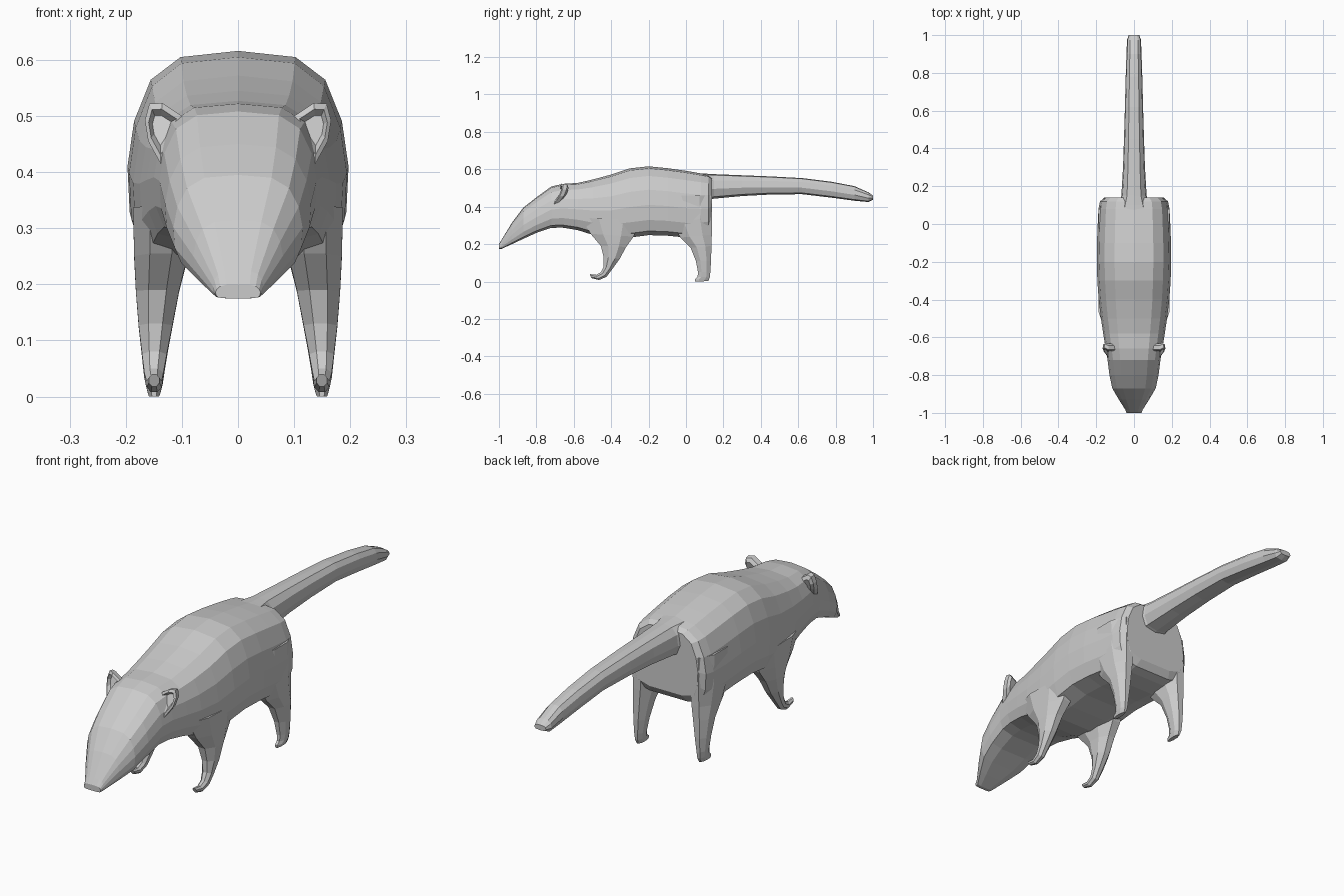
import bpy, bmesh
from math import cos, sin, pi


def loft(name, rings, mirror=False):
    """Skin a list of equal-length point rings and cap both ends."""
    bm = bmesh.new()
    loops = [[bm.verts.new(p) for p in r] for r in rings]
    n = len(loops[0])
    for a, b in zip(loops, loops[1:]):
        for i in range(n):
            j = (i + 1) % n
            bm.faces.new((a[i], a[j], b[j], b[i]))
    bm.faces.new(loops[0])
    bm.faces.new(loops[-1])
    bmesh.ops.recalc_face_normals(bm, faces=bm.faces)
    me = bpy.data.meshes.new(name)
    bm.to_mesh(me)
    bm.free()
    ob = bpy.data.objects.new(name, me)
    bpy.context.collection.objects.link(ob)
    if mirror:
        ob.modifiers.new("Mirror", 'MIRROR').use_axis = (True, False, False)
    return ob


def section(half, y, top, bottom, w):
    """Symmetric cross-section from a half profile (x 0..1, height 0..1)."""
    pts = half + [(-x, h) for x, h in reversed(half) if x > 0]
    return [(x * w, y, bottom + h * (top - bottom)) for x, h in pts]


# Body and head: y, top, bottom, half width
torso_half = [(0, 1), (.52, .97), (.79, .86), (.94, .66), (1, .44),
              (.98, .22), (.88, .06), (.5, 0), (0, 0)]
stations = [(-1, .20, .175, .04), (-.985, .225, .175, .045),
            (-.93, .315, .20, .08), (-.87, .395, .228, .115),
            (-.80, .45, .26, .13), (-.72, .508, .287, .14),
            (-.66, .522, .288, .15), (-.58, .527, .275, .163),
            (-.50, .545, .25, .175), (-.40, .572, .23, .187),
            (-.30, .605, .235, .194), (-.20, .616, .248, .197),
            (-.10, .606, .245, .196), (0, .592, .235, .192),
            (.08, .578, .24, .188), (.12, .57, .25, .18),
            (.14, .555, .28, .155)]
loft("body", [section(torso_half, *s) for s in stations])

# Tail: y, top, bottom, half width
tail_half = [(0, 1), (.55, .96), (.9, .75), (1, .4), (.75, .08), (0, 0)]
tail = [(.06, .58, .42, .10), (.10, .577, .43, .085), (.15, .574, .443, .067),
        (.30, .568, .457, .058), (.45, .562, .465, .053),
        (.62, .553, .467, .048), (.78, .533, .448, .044),
        (.90, .51, .432, .04), (.975, .477, .425, .037), (1, .46, .437, .028)]
loft("tail", [section(tail_half, *s) for s in tail])


# Legs: front edge (y, z), back edge (y, z), inner x, outer x
def leg(name, rows):
    rings = []
    for fy, fz, by, bz, xi, xo in rows:
        ring = []
        for i in range(8):
            a = 2 * pi * (i + .5) / 8
            t = .5 + .5 * cos(a) / cos(pi / 8)
            u = .5 + .5 * sin(a) / cos(pi / 8)
            ring.append((xi + (xo - xi) * u, fy + (by - fy) * t, fz + (bz - fz) * t))
        rings.append(ring)
    loft(name, rings, mirror=True)


leg("front_legs", [(-.56, .34, -.24, .33, .08, .187),
                   (-.51, .255, -.28, .24, .09, .185),
                   (-.455, .19, -.32, .185, .105, .182),
                   (-.44, .13, -.355, .12, .117, .177),
                   (-.44, .08, -.395, .065, .127, .171),
                   (-.455, .05, -.425, .025, .133, .167),
                   (-.48, .036, -.465, .008, .136, .163),
                   (-.515, .04, -.505, .018, .14, .159)])
leg("hind_legs", [(-.08, .46, .135, .46, .085, .187),
                  (-.08, .32, .14, .34, .09, .187),
                  (-.03, .235, .138, .25, .098, .183),
                  (.025, .18, .136, .19, .107, .181),
                  (.053, .11, .134, .11, .12, .175),
                  (.064, .05, .13, .05, .13, .169),
                  (.062, .025, .127, .022, .134, .165),
                  (.048, .012, .122, .010, .137, .162),
                  (.048, 0, .118, .002, .14, .159)])

# Ears: leaf outline, with a rim and a hollow front
outline = [(.10, -.665, .500), (.135, -.665, .523), (.158, -.655, .522),
           (.166, -.660, .492), (.160, -.675, .455), (.138, -.705, .415),
           (.115, -.690, .450)]
centre = [sum(p[k] for p in outline) / len(outline) for k in range(3)]


def ear_ring(scale, dy):
    return [(centre[0] + (x - centre[0]) * scale,
             centre[1] + (y - centre[1]) * scale + dy,
             centre[2] + (z - centre[2]) * scale) for x, y, z in outline]


loft("ears", [ear_ring(.55, .035), ear_ring(.92, .022), ear_ring(1, 0),
              ear_ring(.75, -.004), ear_ring(.5, .012)], mirror=True)
